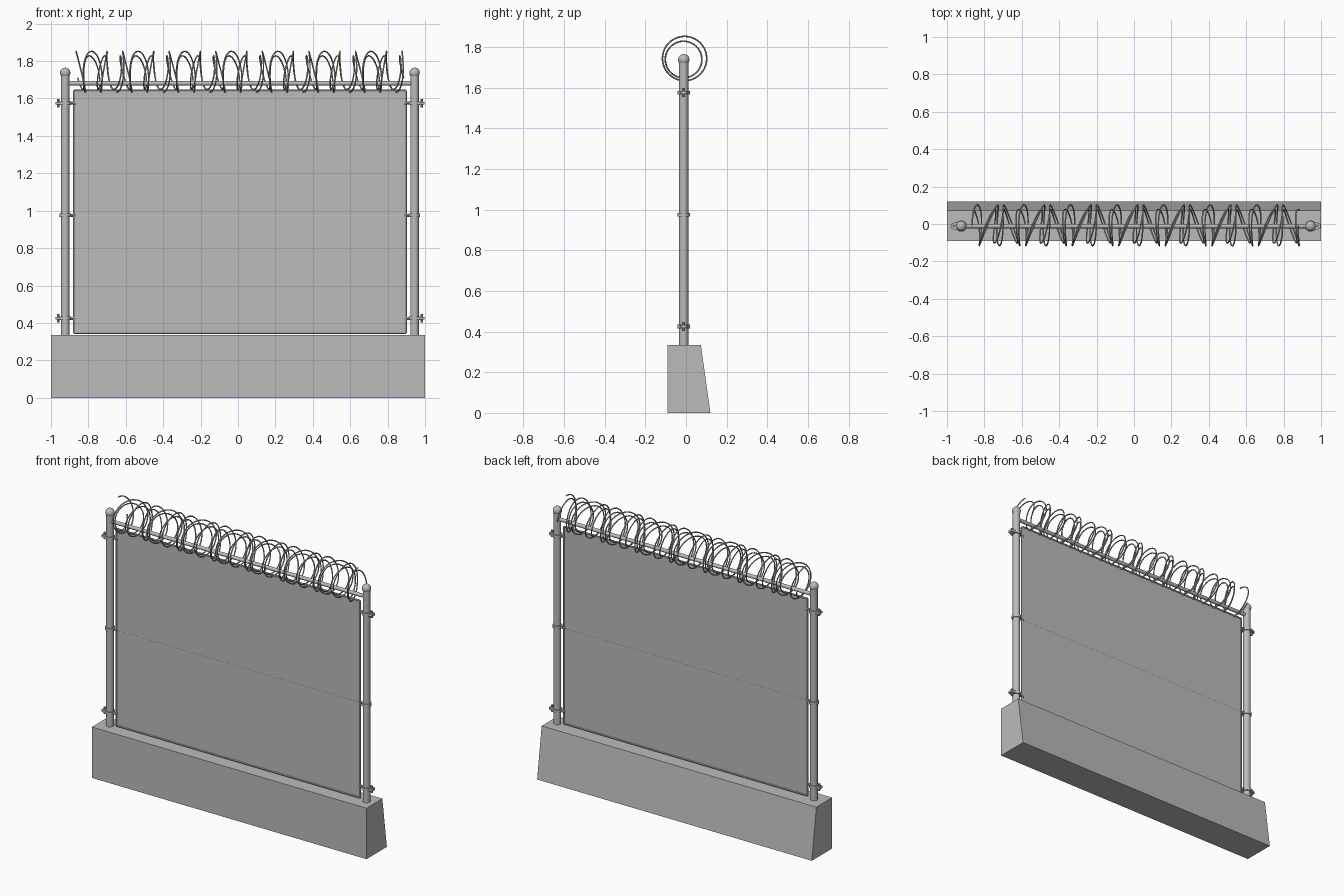
import bpy
import bmesh
from math import sin, cos, pi, tau
from mathutils import Vector

cube = bpy.data.objects.get("Cube")
if cube:
    bpy.data.objects.remove(cube)

grey = bpy.data.materials.new("grey")
grey.use_nodes = True
grey.diffuse_color = (0.5, 0.5, 0.5, 1)
grey.node_tree.nodes["Principled BSDF"].inputs["Base Color"].default_value = (0.5, 0.5, 0.5, 1)

Y = -0.011            # plane of the fence
MID = 0.01            # middle between the posts
POST = 0.934          # half distance between the posts
BASE_TOP = 0.335


def add_mesh(name, bm, smooth=False):
    bmesh.ops.recalc_face_normals(bm, faces=bm.faces)
    mesh = bpy.data.meshes.new(name)
    bm.to_mesh(mesh)
    bm.free()
    mesh.materials.append(grey)
    obj = bpy.data.objects.new(name, mesh)
    bpy.context.collection.objects.link(obj)
    if smooth:
        bpy.ops.object.select_all(action="DESELECT")
        obj.select_set(True)
        bpy.context.view_layer.objects.active = obj
        bpy.ops.object.shade_smooth_by_angle(angle=0.7)
    return obj


def prism(name, outline, axis, start, depth):
    """Extrude a flat outline along an axis."""
    bm = bmesh.new()
    verts = [bm.verts.new((start, a, b) if axis == "x" else (a, b, start)) for a, b in outline]
    face = bm.faces.new(verts)
    out = bmesh.ops.extrude_face_region(bm, geom=[face])
    move = Vector((depth, 0, 0)) if axis == "x" else Vector((0, 0, depth))
    bmesh.ops.translate(bm, vec=move, verts=[v for v in out["geom"] if isinstance(v, bmesh.types.BMVert)])
    return add_mesh(name, bm)


def rod(name, a, b, radius, sides=16):
    a, b = Vector(a), Vector(b)
    bm = bmesh.new()
    bmesh.ops.create_cone(bm, cap_ends=True, segments=sides, radius1=radius,
                          radius2=radius, depth=(b - a).length)
    bm.transform((b - a).to_track_quat("Z", "Y").to_matrix().to_4x4())
    bmesh.ops.translate(bm, vec=(a + b) / 2, verts=bm.verts)
    return add_mesh(name, bm, True)


def wire(name, points, radius):
    """Sweep a round wire along a path and turn it into a mesh."""
    curve = bpy.data.curves.new(name + "_path", "CURVE")
    curve.dimensions = "3D"
    curve.bevel_depth = radius
    curve.bevel_resolution = 1
    curve.use_fill_caps = True
    spline = curve.splines.new("POLY")
    spline.points.add(len(points) - 1)
    for p, co in zip(spline.points, points):
        p.co = (*co, 1)
    helper = bpy.data.objects.new(name + "_path", curve)
    bpy.context.collection.objects.link(helper)
    bpy.context.view_layer.update()
    graph = bpy.context.evaluated_depsgraph_get()
    mesh = bpy.data.meshes.new_from_object(helper.evaluated_get(graph))
    bpy.data.objects.remove(helper)
    bm = bmesh.new()
    bm.from_mesh(mesh)
    bpy.data.meshes.remove(mesh)
    return add_mesh(name, bm, True)


# Concrete base with a sloping back
prism("concrete_base", [(-0.092, 0), (0.12, 0), (0.073, BASE_TOP), (-0.092, BASE_TOP)], "x", -1, 2)

# Posts, caps and clamps on both sides
for side, label in ((1, "left"), (-1, "right")):
    x = MID + side * POST
    rod(label + "_post", (x, Y, BASE_TOP - 0.02), (x, Y, 1.735), 0.023)
    bm = bmesh.new()
    bmesh.ops.create_uvsphere(bm, u_segments=16, v_segments=10, radius=0.028)
    bmesh.ops.translate(bm, vec=(x, Y, 1.737), verts=bm.verts)
    add_mesh(label + "_post_cap", bm, True)

    for z, part in ((0.425, "lower"), (0.975, "middle"), (1.575, "upper")):
        name = f"{label}_{part}_clamp"
        rod(name, (x, Y, z - 0.009), (x, Y, z + 0.009), 0.03)
        # Lug that holds the frame
        rod(name + "_lug", (x, Y, z), (x - side * 0.055, Y, z), 0.008, 8)
        # Tapered outer ear with its bolt
        if part != "middle":
            ear = [(x, Y - 0.028), (x + side * 0.052, Y - 0.014),
                   (x + side * 0.052, Y + 0.014), (x, Y + 0.028)]
            prism(name + "_ear", ear, "z", z - 0.007, 0.014)
            bx = x + side * 0.038
            rod(name + "_bolt", (bx, Y, z - 0.022), (bx, Y, z + 0.022), 0.007, 8)

# Sheet panel in a thin round frame
x0, x1, z0, z1 = -0.877, 0.897, 0.347, 1.642
prism("fence_sheet", [(Y - 0.002, z0), (Y + 0.002, z0), (Y + 0.002, z1), (Y - 0.002, z1)],
      "x", x0, x1 - x0)
for name, a, b in (("frame_bottom", (x0, z0), (x1, z0)), ("frame_top", (x0, z1), (x1, z1)),
                   ("frame_right", (x0, z0), (x0, z1)), ("frame_left", (x1, z0), (x1, z1))):
    rod(name, (a[0], Y, a[1]), (b[0], Y, b[1]), 0.006, 8)

# Top rail and middle tension wire
rod("top_rail", (MID - POST, Y, 1.681), (MID + POST, Y, 1.681), 0.012)
rod("tension_wire", (MID - POST, Y, 0.975), (MID + POST, Y, 0.975), 0.0025, 8)


# Coiled wire: every third loop leans strongly
def coil(name, radius, cy, cz, phase, shift):
    turns, steps, pitch = 21, 40, 0.083
    points = []
    for i in range(turns * steps + 1):
        t = i / steps
        angle = tau * t + phase
        dy, dz = radius * sin(angle), radius * cos(angle)
        lean = 0.03 + 0.27 * cos(tau * (t - 1) / 3)
        x = MID + (t - turns / 2) * pitch + lean * dy - 0.04 * dz + shift
        points.append((x, cy + dy, cz + dz))
    wire(name, points, 0.004)


coil("outer_wire_coil", 0.109, -0.007, 1.743, 0, 0)
coil("inner_wire_coil", 0.09, -0.012, 1.738, pi * 0.6, 0.012)
